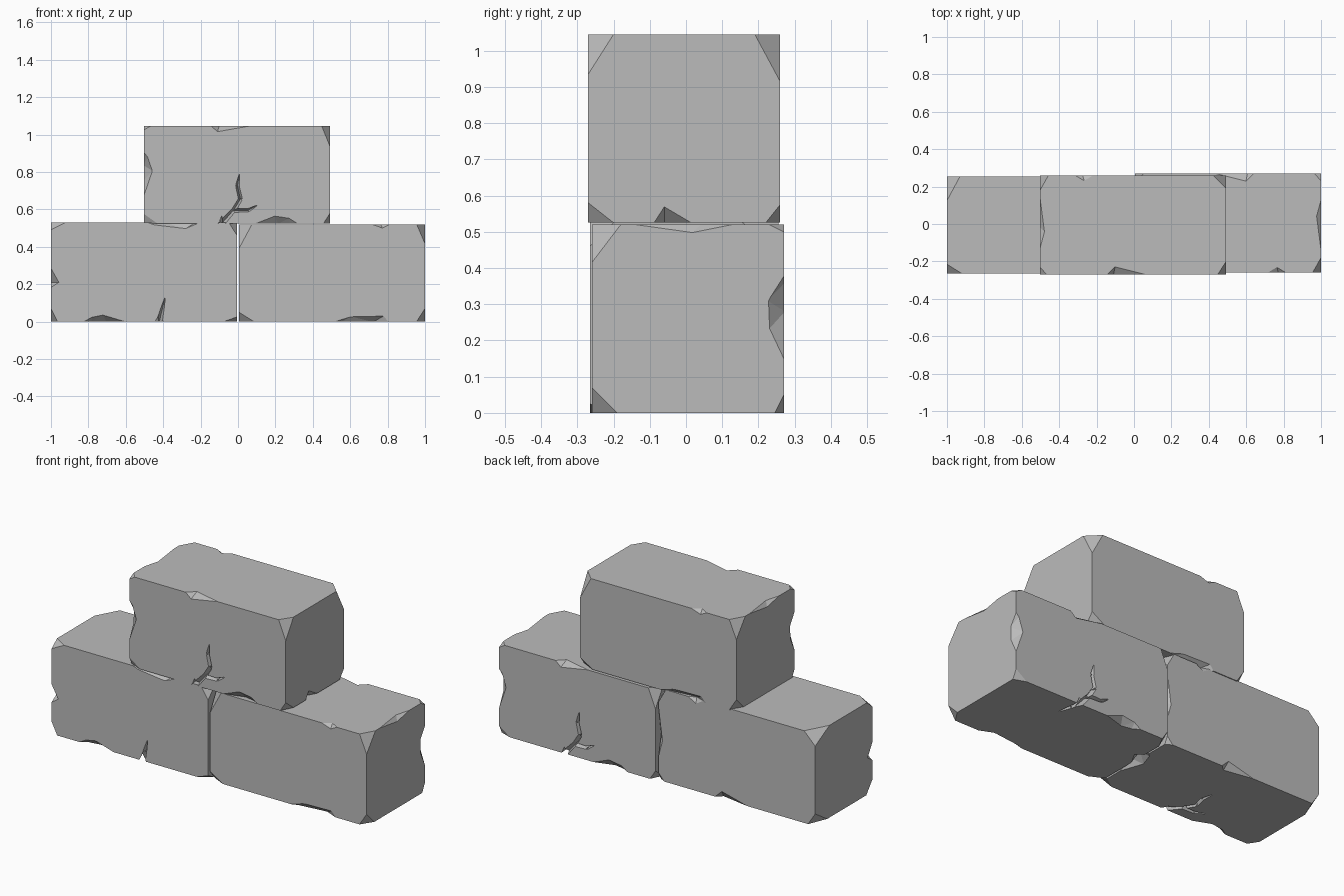
import bpy
import bmesh
from math import pi
from itertools import product
from mathutils import Vector

if "Cube" in bpy.data.objects:
    bpy.data.objects.remove(bpy.data.objects["Cube"], do_unlink=True)

HALF = Vector((0.4975, 0.265, 0.26))

stone = bpy.data.materials.new("stone grey")
stone.use_nodes = True
GREY = (0.5, 0.5, 0.5, 1)
stone.diffuse_color = GREY
stone.node_tree.nodes["Principled BSDF"].inputs["Base Color"].default_value = GREY


def hull_object(name, points):
    """Convex solid around a handful of points."""
    bm = bmesh.new()
    for p in points:
        bm.verts.new(p)
    res = bmesh.ops.convex_hull(bm, input=bm.verts)
    loose = [v for v in bm.verts if not v.link_faces]
    bmesh.ops.delete(bm, geom=loose, context='VERTS')
    bmesh.ops.dissolve_limit(bm, angle_limit=0.005, verts=bm.verts, edges=bm.edges)
    bmesh.ops.recalc_face_normals(bm, faces=bm.faces)
    mesh = bpy.data.meshes.new(name)
    bm.to_mesh(mesh)
    bm.free()
    mesh.materials.append(stone)
    obj = bpy.data.objects.new(name, mesh)
    bpy.context.scene.collection.objects.link(obj)
    return obj


def carve(block, points):
    """Subtract the hull of the points from the block."""
    cutter = hull_object("cutter", points)
    cutter.hide_render = True
    mod = block.modifiers.new("carve", 'BOOLEAN')
    mod.operation = 'DIFFERENCE'
    mod.solver = 'EXACT'
    mod.object = cutter
    bpy.context.view_layer.objects.active = block
    bpy.ops.object.modifier_apply(modifier=mod.name)
    bpy.data.objects.remove(cutter, do_unlink=True)


def chip(block, axis, side_a, side_b, ends, on_a, on_b):
    """Chip an edge along axis. on_a lists (position, depth) on the face side_a,
    on_b likewise on side_b; a side is (axis, sign)."""
    lift = 0.003

    def point(t, depth_a, depth_b):
        p = Vector((0, 0, 0))
        p[axis] = t
        for (ax, sign), depth in ((side_a, depth_a), (side_b, depth_b)):
            p[ax] = sign * (HALF[ax] - depth + (0 if depth else lift))
        return p

    carve(block, [point(t, 0, 0) for t in ends]
          + [point(t, 0, d) for t, d in on_a]
          + [point(t, d, 0) for t, d in on_b])


def crack(block, face, path):
    """V-shaped groove on a -y or -z face. path lists (u, v, half width)."""
    def place(u, v, depth):
        return (u, depth - HALF.y, v) if face == 'front' else (u, v, depth - HALF.z)

    for (u0, v0, w0), (u1, v1, w1) in zip(path, path[1:]):
        along = Vector((u1 - u0, v1 - v0)).normalized()
        pts = []
        for u, v, w in ((u0, v0, w0), (u1, v1, w1)):
            for s in (-1, 1):
                pts.append(place(u - s * along.y * w, v + s * along.x * w, -0.004))
            pts.append(place(u, v, 0.012 + 1.6 * w))
        carve(block, pts)


# Block with every corner knocked off: (dx, dy, dz) cut per corner
CORNERS = {
    (1, -1, 1): (0.045, 0.07, 0.11), (1, 1, 1): (0.07, 0.07, 0.13),
    (1, -1, -1): (0.035, 0.07, 0.055), (1, 1, -1): (0.08, 0.04, 0.05),
    (-1, -1, 1): (0.035, 0.04, 0.02), (-1, -1, -1): (0.07, 0.025, 0.05),
    (-1, 1, 1): (0.045, 0.08, 0.105), (-1, 1, -1): (0.045, 0.07, 0.07),
}
corner_points = []
for signs in product((-1, 1), repeat=3):
    for ax in range(3):
        p = Vector(s * h for s, h in zip(signs, HALF))
        p[ax] -= signs[ax] * CORNERS[signs][ax]
        corner_points.append(p)
block = hull_object("upper_block", corner_points)

# Broken edges
FRONT, BACK, TOP, BOTTOM = (1, -1), (1, 1), (2, 1), (2, -1)
LEFT, RIGHT = (0, 1), (0, -1)
chip(block, 0, FRONT, TOP, (-0.145, 0.095), [(-0.105, 0.032)], [(-0.095, 0.045)])
chip(block, 2, FRONT, RIGHT, (-0.125, 0.125),
     [(0.02, 0.047), (0.1, 0.02)], [(-0.03, 0.042), (0.05, 0.045)])
chip(block, 1, RIGHT, TOP, (-0.15, 0.19), [(-0.01, 0.025)], [(-0.04, 0.027)])
chip(block, 0, BACK, TOP, (-0.32, -0.2), [(-0.27, 0.022)], [(-0.26, 0.033)])
chip(block, 0, BACK, BOTTOM, (-0.31, 0),
     [(-0.1, 0.028), (-0.28, 0.032)], [(-0.22, 0.035), (-0.05, 0.015)])
chip(block, 0, FRONT, BOTTOM, (0.085, 0.33),
     [(0.2, 0.042), (0.28, 0.03)], [(0.22, 0.037), (0.28, 0.025)])
chip(block, 1, LEFT, BOTTOM, (-0.087, 0.03), [(-0.055, 0.047)], [(-0.055, 0.045)])

# Forked crack on the front, running round under the bottom edge
crack(block, 'front', [(-0.09, -0.27, 0.018), (-0.015, -0.185, 0.013),
                       (0.018, -0.13, 0.012), (0.002, -0.06, 0.011), (0.012, 0, 0.002)])
crack(block, 'front', [(-0.02, -0.19, 0.013), (0.06, -0.19, 0.01), (0.105, -0.165, 0.002)])
crack(block, 'bottom', [(-0.08, -0.275, 0.018), (-0.095, -0.21, 0.012), (-0.112, -0.14, 0.002)])

for poly in block.data.polygons:
    poly.use_smooth = False
    poly.material_index = 0

# The same stone turned three ways to make the stack
block.location = (-0.005, -0.005, 0.785)
for name, loc, turn in (
        ("lower_left_block", (0.5025, 0.005, 0.26), (0, 0, pi)),
        ("lower_right_block", (-0.5025, -0.005, 0.265), (pi / 2, 0, pi))):
    copy = bpy.data.objects.new(name, block.data)
    copy.location = loc
    copy.rotation_euler = turn
    bpy.context.scene.collection.objects.link(copy)
